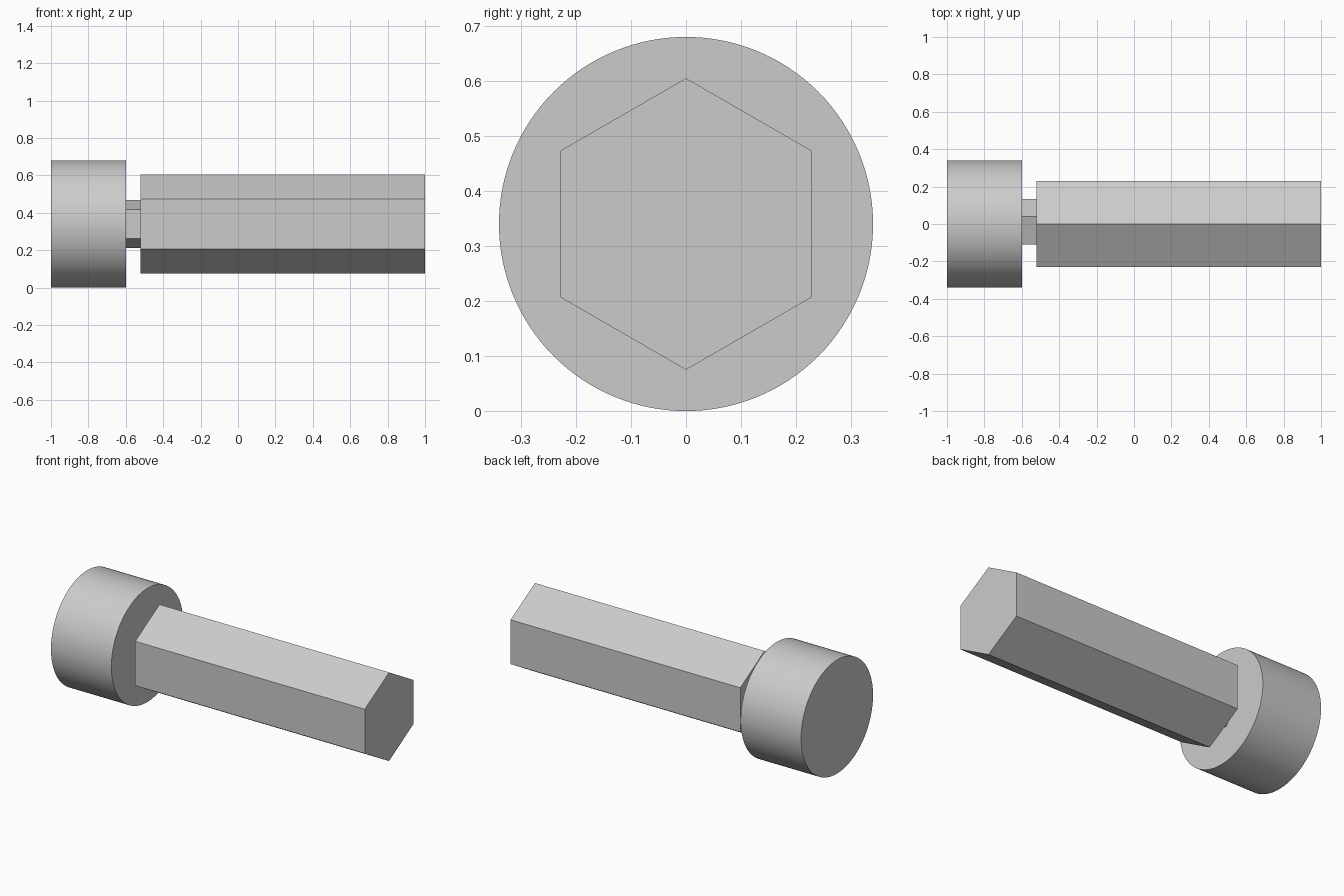
import bpy
import math
from mathutils import Matrix

if "Cube" in bpy.data.objects:
    bpy.data.objects.remove(bpy.data.objects["Cube"], do_unlink=True)

# One plain metal grey
steel = bpy.data.materials.new("steel_grey")
steel.use_nodes = True
steel.diffuse_color = (0.6, 0.6, 0.6, 1)
steel.node_tree.nodes["Principled BSDF"].inputs["Base Color"].default_value = (0.6, 0.6, 0.6, 1)

AXIS_Z = 0.34


def prism(name, sides, radius, x0, x1, toward="z", smooth=False):
    """Prism along x with its first corner pointing up (z) or back (y)."""
    bpy.ops.mesh.primitive_cylinder_add(vertices=sides, radius=radius, depth=x1 - x0)
    obj = bpy.context.object
    obj.name = name
    # Lay the cylinder down: its local +y corner goes to +y, then spin to +z if wanted
    turn = Matrix.Rotation(math.pi / 2, 4, "Y")
    if toward == "z":
        turn = Matrix.Rotation(math.pi / 2, 4, "X") @ turn
    obj.data.transform(Matrix.Translation(((x0 + x1) / 2, 0, AXIS_Z)) @ turn)
    obj.data.materials.append(steel)
    if smooth:
        bpy.ops.object.shade_smooth_by_angle(angle=math.radians(30))
    return obj


# Round head, five-sided neck, six-sided shank
prism("round_head", 128, 0.34, -1.0, -0.6, smooth=True)
prism("neck", 5, 0.134, -0.6, -0.52, toward="y")
prism("hex_shank", 6, 0.265, -0.52, 1.0)
